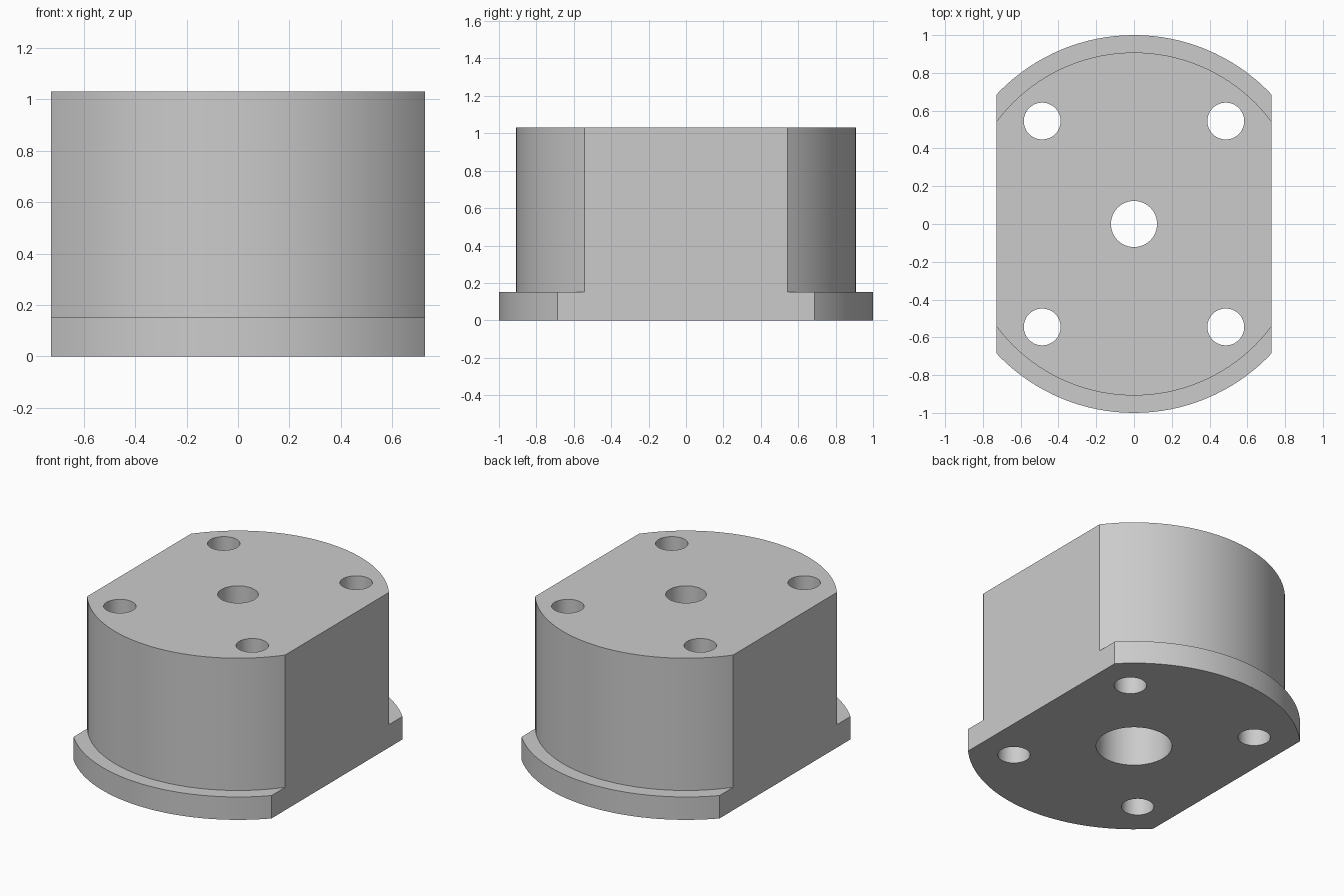
import bpy, bmesh, math
from mathutils import Vector

if "Cube" in bpy.data.objects:
    bpy.data.objects.remove(bpy.data.objects["Cube"], do_unlink=True)

HEIGHT, FLANGE_H = 1.03, 0.152
BODY_R, FLANGE_R = 0.908, 1.0
FLAT_X = 0.727
BORE_R, COUNTERBORE_R, COUNTERBORE_TOP = 0.122, 0.228, 0.6
BOLT_R, BOLT_X, BOLT_Y = 0.0975, 0.486, 0.545

grey = bpy.data.materials.new("plain grey")
grey.use_nodes = True
colour = (0.6, 0.6, 0.6, 1)
grey.diffuse_color = colour
grey.node_tree.nodes["Principled BSDF"].inputs["Base Color"].default_value = colour


def add_object(name, bm):
    mesh = bpy.data.meshes.new(name)
    bm.to_mesh(mesh)
    bm.free()
    obj = bpy.data.objects.new(name, mesh)
    bpy.context.collection.objects.link(obj)
    mesh.materials.append(grey)
    return obj


# Flanged body with stepped centre bore, turned from one profile
profile = [(BORE_R, HEIGHT), (BODY_R, HEIGHT), (BODY_R, FLANGE_H), (FLANGE_R, FLANGE_H),
           (FLANGE_R, 0), (COUNTERBORE_R, 0), (COUNTERBORE_R, COUNTERBORE_TOP),
           (BORE_R, COUNTERBORE_TOP)]
bm = bmesh.new()
verts = [bm.verts.new((r, 0, z)) for r, z in profile]
edges = [bm.edges.new((v, verts[i - 1])) for i, v in enumerate(verts)]
bmesh.ops.spin(bm, geom=verts + edges, cent=(0, 0, 0), axis=(0, 0, 1),
               angle=math.tau, steps=128, use_merge=False)
bmesh.ops.remove_doubles(bm, verts=bm.verts[:], dist=1e-4)

# Flat sides
for side in (-1, 1):
    cut = bmesh.ops.bisect_plane(bm, geom=bm.verts[:] + bm.edges[:] + bm.faces[:],
                                 plane_co=Vector((side * FLAT_X, 0, 0)),
                                 plane_no=Vector((side, 0, 0)), clear_outer=True)
    rim = [g for g in cut["geom_cut"] if isinstance(g, bmesh.types.BMEdge)]
    bmesh.ops.contextual_create(bm, geom=rim)
bmesh.ops.recalc_face_normals(bm, faces=bm.faces[:])
body = add_object("flanged_body", bm)

# Four bolt holes
bm = bmesh.new()
for sx in (-1, 1):
    for sy in (-1, 1):
        made = bmesh.ops.create_cone(bm, cap_ends=True, segments=48, radius1=BOLT_R,
                                     radius2=BOLT_R, depth=HEIGHT * 2)
        bmesh.ops.translate(bm, verts=made["verts"],
                            vec=(sx * BOLT_X, sy * BOLT_Y, HEIGHT / 2))
cutter = add_object("bolt_hole_cutter", bm)
cutter.hide_render = True

bpy.ops.object.select_all(action="DESELECT")
bpy.context.view_layer.objects.active = body
body.select_set(True)
holes = body.modifiers.new("bolt_holes", "BOOLEAN")
holes.operation = "DIFFERENCE"
holes.solver = "EXACT"
holes.object = cutter
bpy.ops.object.modifier_apply(modifier=holes.name)
bpy.data.objects.remove(cutter, do_unlink=True)

bpy.ops.object.shade_smooth_by_angle(angle=math.radians(30))
